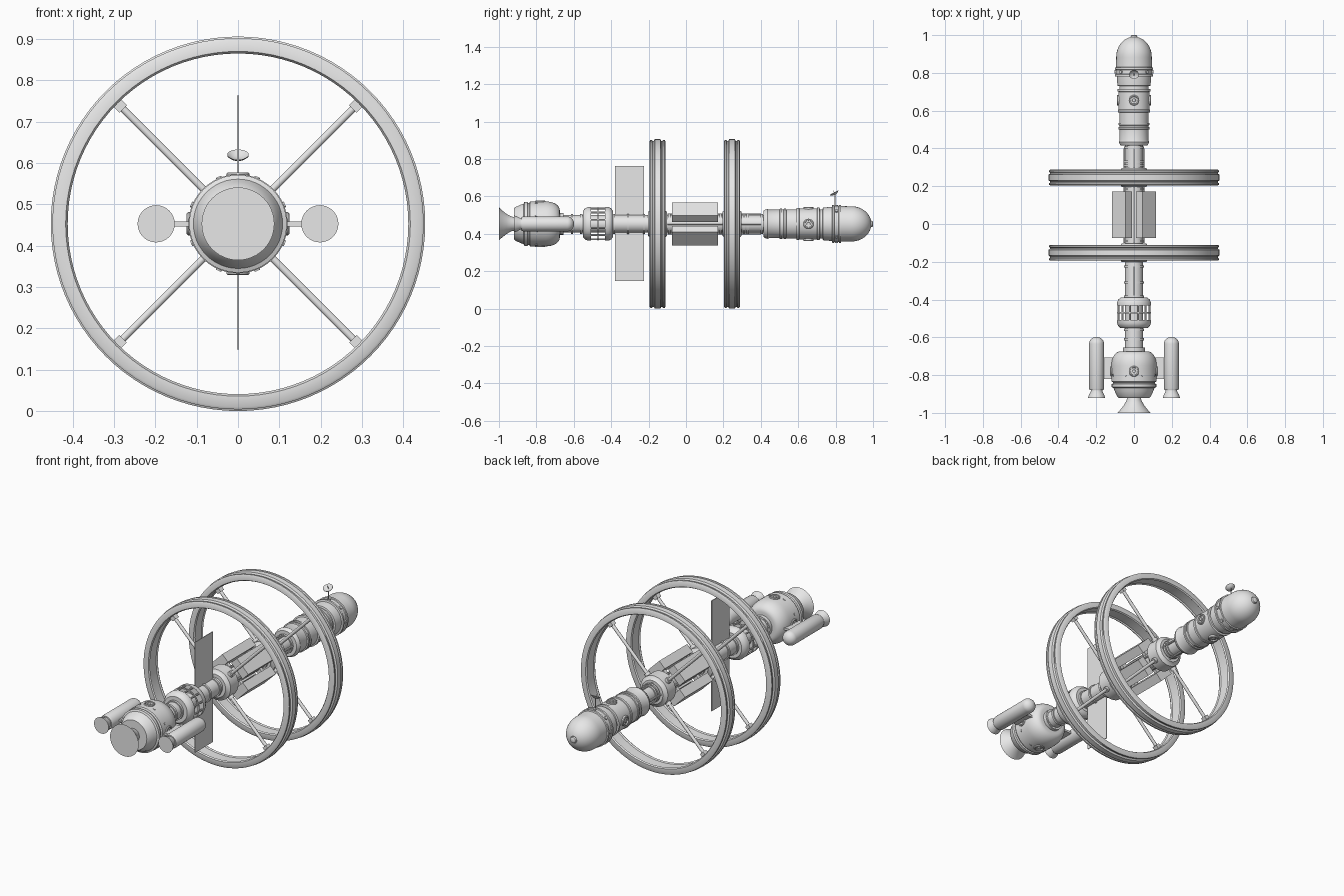
import bpy, bmesh, math
from mathutils import Matrix, Vector

if "Cube" in bpy.data.objects:
    bpy.data.objects.remove(bpy.data.objects["Cube"])

CZ = 0.453                      # height of the long axis
grey = bpy.data.materials.new("hull grey")
grey.diffuse_color = (0.8, 0.8, 0.8, 1)
grey.use_nodes = True
grey.node_tree.nodes["Principled BSDF"].inputs["Base Color"].default_value = grey.diffuse_color


def finish(name, bm, smooth=True):
    bmesh.ops.recalc_face_normals(bm, faces=bm.faces)
    me = bpy.data.meshes.new(name)
    bm.to_mesh(me)
    bm.free()
    me.materials.append(grey)
    ob = bpy.data.objects.new(name, me)
    bpy.context.collection.objects.link(ob)
    if smooth:
        bpy.ops.object.select_all(action='DESELECT')
        ob.select_set(True)
        bpy.context.view_layer.objects.active = ob
        bpy.ops.object.shade_smooth_by_angle(angle=math.radians(35))
    return ob


def lathe(name, prof, at=(0, 0, CZ), n=48, closed=False, rot=None):
    """Revolve (y, radius) points about the y axis, then turn and move."""
    bm = bmesh.new()
    rings = []
    for y, r in prof:
        rings.append([bm.verts.new((r * math.cos(a), y, r * math.sin(a)))
                      for a in (2 * math.pi * i / n for i in range(n))])
    pairs = list(zip(rings, rings[1:]))
    if closed:
        pairs.append((rings[-1], rings[0]))
    else:
        bm.faces.new(rings[0])
        bm.faces.new(rings[-1])
    for a, b in pairs:
        for i in range(n):
            j = (i + 1) % n
            bm.faces.new((a[i], a[j], b[j], b[i]))
    bm.transform(Matrix.Translation(at) @ (rot or Matrix()))
    return finish(name, bm)


def box(name, size, at, turn=0):
    """Box placed relative to the axis, turned around it."""
    bm = bmesh.new()
    bmesh.ops.create_cube(bm, size=1)
    bm.transform(Matrix.Translation((0, 0, CZ)) @ Matrix.Rotation(turn, 4, 'Y')
                 @ Matrix.Translation(at) @ Matrix.Diagonal((*size, 1)))
    return finish(name, bm, False)


def rod(name, a, b, r, n=12):
    a, b = Vector(a), Vector(b)
    rot = Vector((0, 1, 0)).rotation_difference(b - a).to_matrix().to_4x4()
    return lathe(name, [(0, r), ((b - a).length, r)], a, n, rot=rot)


def radial(angle, r, y):
    return (r * math.cos(angle), y, CZ + r * math.sin(angle))


def arc(y0, r0, ry, rr, a0, a1, n=8):
    """Elliptical arc; angle 0 is the widest point, 90 the +y tip."""
    return [(y0 + ry * math.sin(math.radians(a)), r0 + rr * math.cos(math.radians(a)))
            for a in (a0 + (a1 - a0) * i / n for i in range(n + 1))]


def porthole(name, angle, r, y, size):
    rot = Matrix.Rotation(math.pi / 2 - angle, 4, 'Y') @ Matrix.Rotation(math.pi / 2, 4, 'X')
    prof = [(-.015, size), (.006, size), (.009, size * .9), (.009, size * .72),
            (.003, size * .66), (.003, size * .35), (.008, size * .3)]
    lathe(name, prof, radial(angle, r, y), 20, rot=rot)


# main engine: flared bell and rounded tank
lathe("engine_bell", [(-1, .088), (-.985, .074), (-.96, .054), (-.935, .04), (-.9, .032)])
lathe("engine_tank", [(-.92, .082), (-.912, .09), (-.885, .102), (-.868, .108), (-.864, .118),
                      (-.848, .118), (-.844, .112), (-.838, .112), (-.834, .12), (-.77, .12)]
      + arc(-.75, .075, .075, .045, 0, 90) + [(-.675, .058), (-.655, .058), (-.655, .05)])
for k in range(4):
    porthole("engine_port", k * math.pi / 2, .115, -.78, .028)
for k in range(8):
    a = (k + .5) * math.pi / 4
    rod("engine_vent", radial(a, .1, -.8), radial(a, .123, -.8), .007)

# spine tube with collars and conduits
lathe("spine_tube", [(-.68, .047), (.45, .047)])
for y in (-.66, -.61, -.56, -.385, -.31, -.225, -.09, .185, .31, .33, .405):
    lathe("spine_collar", [(y - .006, .046), (y - .006, .053), (y + .006, .053), (y + .006, .046)])
for k in range(4):
    a = k * math.pi / 2
    rod("conduit", radial(a, .05, -.1), radial(a, .05, .4), .006, 8)

# side boosters and their pylons
for s in (-1, 1):
    lathe("booster", [(-.92, .045), (-.905, .041), (-.885, .03), (-.88, .03), (-.88, .036),
                      (-.87, .04)] + arc(-.635, 0, .037, .04, 0, 88), (s * .198, 0, CZ), 32)
    box("booster_pylon", (.09, .115, .012), (s * .135, -.763, 0))

# caged observation section
lathe("cage_rear", [(-.55, .045), (-.55, .072), (-.54, .083), (-.525, .09), (-.508, .09), (-.508, .045)])
lathe("cage_front", [(-.432, .045), (-.432, .09), (-.415, .09), (-.4, .083), (-.39, .07), (-.39, .045)])
lathe("cage_hoop", [(-.473, .083), (-.473, .09), (-.467, .09), (-.467, .083)], closed=True)
for k in range(12):
    a = (k + .5) * math.pi / 6
    rod("cage_bar", radial(a, .085, -.515), radial(a, .085, -.425), .005, 8)

# upright panel
box("panel", (.004, .155, .615), (0, -.302, .003))

# two spoked wheels
rim = [(-.042, .417), (-.042, .443), (-.038, .449), (-.03, .449), (-.026, .444), (-.02, .444),
       (-.015, .453), (.015, .453), (.02, .444), (.026, .444), (.03, .449), (.038, .449),
       (.042, .443), (.042, .417), (.034, .412), (.028, .418), (-.028, .418), (-.034, .412)]
for y in (-.152, .246):
    lathe("wheel_rim", rim, (0, y, CZ), 96, True)
    lathe("wheel_hub", [(-.05, .045), (-.05, .065), (-.042, .07), (-.035, .085), (.035, .085),
                        (.042, .07), (.05, .065), (.05, .045)], (0, y, CZ))
    for k in range(4):
        a = (k + .5) * math.pi / 2
        rod("spoke", radial(a, .07, y), radial(a, .42, y), .009)
        box("spoke_socket", (.028, .03, .026), (.407, y, 0), a)
        rod("spoke_foot", radial(a, .08, y), radial(a, .1, y), .016)

# four cargo pods set diagonally round the spine
for k in range(4):
    a = (k + .5) * math.pi / 2
    box("cargo_pod", (.049, .246, .1), (.0885, .049, 0), a)
    for y in (-.04, .14):
        box("pod_mount", (.04, .02, .03), (.052, y, 0), a)

# forward habitat module
lathe("habitat", [(.415, .046), (.415, .07), (.425, .077), (.435, .08), (.445, .076), (.5, .076),
                  (.502, .082), (.512, .082), (.514, .077), (.522, .077), (.524, .082), (.534, .082),
                  (.536, .078), (.59, .078), (.592, .086), (.604, .086), (.606, .083), (.7, .083),
                  (.702, .087), (.714, .087), (.716, .078), (.73, .078), (.732, .087), (.775, .091),
                  (.78, .091), (.782, .101), (.792, .101), (.794, .096), (.816, .096),
                  (.818, .101), (.828, .101), (.83, .095), (.88, .094)]
      + arc(.885, 0, .106, .094, 0, 78, 12) + [(.988, .018), (.997, .016), (1, .011)], n=64)
for k in range(4):
    porthole("habitat_port", k * math.pi / 2, .082, .655, .028)
for k in range(8):
    a = k * math.pi / 4
    rod("band_lamp", radial(a, .09, .805), radial(a, .102, .805), .009)

# dish antenna on a mast
rod("mast", (0, .797, CZ + .09), (0, .797, .612), .003, 8)
rod("feed", (0, .797, .612), (0, .787, .632), .0015, 6)
lathe("dish", [(0, .003), (.002, .012), (.006, .02), (.011, .026), (.013, .026), (.008, .019),
               (.004, .011), (.003, .002)], (0, .797, .609), 24,
      rot=Matrix.Rotation(math.radians(118), 4, 'X'))
